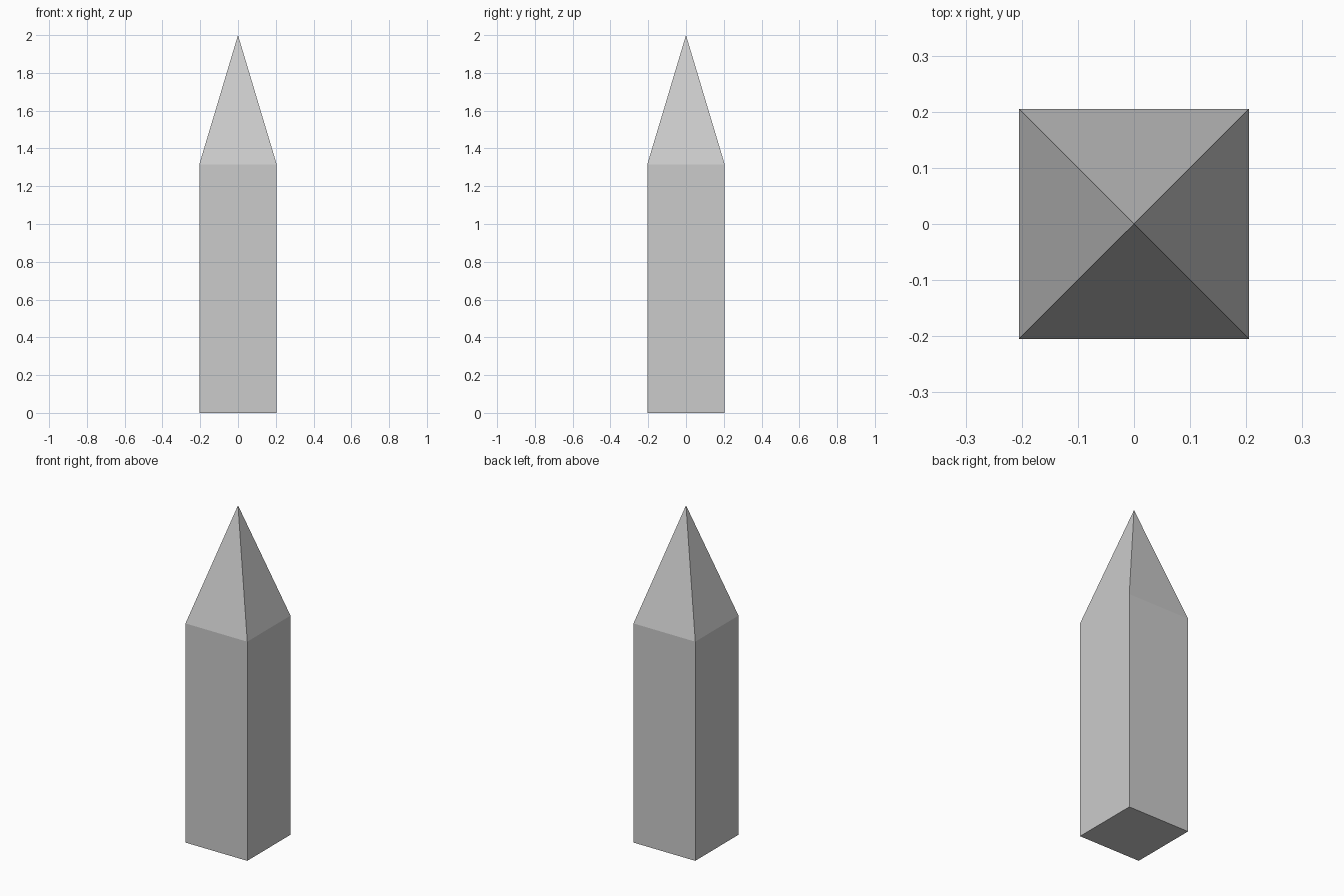
import bpy, bmesh

if "Cube" in bpy.data.objects:
    bpy.data.objects.remove(bpy.data.objects["Cube"])

HALF, SHOULDER, TOP = 0.205, 1.315, 2.0

bm = bmesh.new()

# square shaft: base outline extruded up to the shoulder
base = [bm.verts.new((x * HALF, y * HALF, 0))
        for x, y in ((-1, -1), (1, -1), (1, 1), (-1, 1))]
floor = bm.faces.new(base)
edges = bmesh.ops.extrude_edge_only(bm, edges=floor.edges[:])["geom"]
rim = [v for v in edges if isinstance(v, bmesh.types.BMVert)]
bmesh.ops.translate(bm, verts=rim, vec=(0, 0, SHOULDER))

# pyramid tip: rim edges joined to a single apex
apex = bm.verts.new((0, 0, TOP))
for e in [e for e in bm.edges if e.verts[0] in rim and e.verts[1] in rim]:
    bm.faces.new((e.verts[0], e.verts[1], apex))

bmesh.ops.recalc_face_normals(bm, faces=bm.faces[:])
mesh = bpy.data.meshes.new("stone_pillar")
bm.to_mesh(mesh)
bm.free()
bpy.context.collection.objects.link(bpy.data.objects.new("stone_pillar", mesh))
